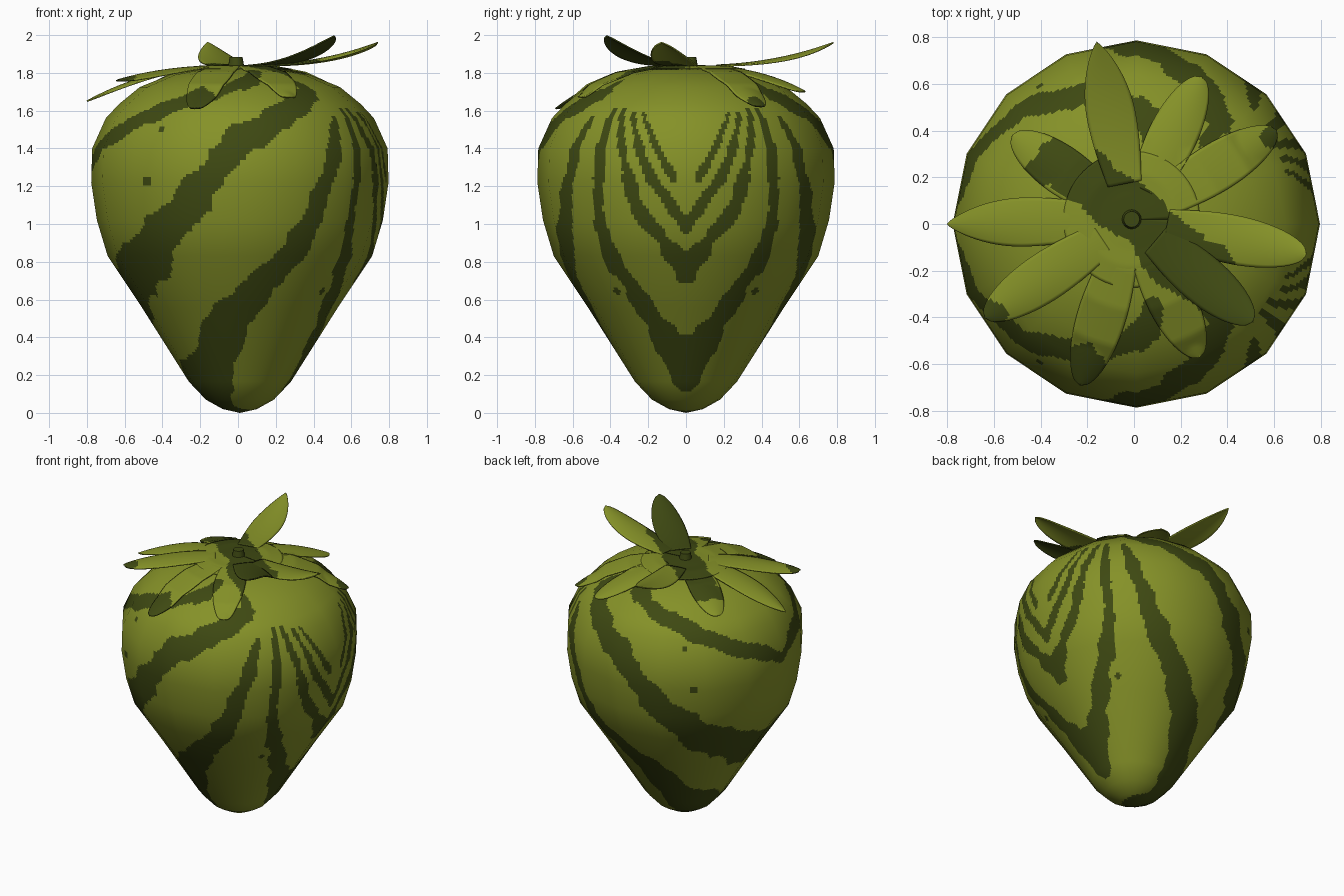
import bpy, math
from mathutils import Vector, noise

if "Cube" in bpy.data.objects:
    bpy.data.objects.remove(bpy.data.objects["Cube"])


def material(name, rgb):
    m = bpy.data.materials.new(name)
    m.diffuse_color = (*rgb, 1)
    m.use_nodes = True
    m.node_tree.nodes["Principled BSDF"].inputs["Base Color"].default_value = m.diffuse_color
    return m


LIGHT = material("light_green", (0.235, 0.285, 0.021))
DARK = material("dark_green", (0.048, 0.066, 0.006))


def make_object(name, verts, faces, dark):
    me = bpy.data.meshes.new(name)
    me.from_pydata(verts, [], faces)
    me.materials.append(LIGHT)
    me.materials.append(DARK)
    me.polygons.foreach_set("material_index", [int(d) for d in dark])
    me.polygons.foreach_set("use_smooth", [True] * len(faces))
    me.update()
    ob = bpy.data.objects.new(name, me)
    bpy.context.collection.objects.link(ob)
    return ob


# Berry profile: (radius, height)
PROFILE = [(0, 0), (.09, .02), (.18, .07), (.27, .165), (.52, .56), (.7, .83),
           (.757, 1.02), (.787, 1.22), (.782, 1.4), (.71, 1.56), (.64, 1.635),
           (.53, 1.725), (.37, 1.79), (.2, 1.82), (0, 1.82)]
LAST = len(PROFILE) - 1

# Painted bands, mirrored front to back: start and end half width, (degrees from +x, height)
BANDS = [
    (.055, .035, [(180, 1.32), (150, 1.5), (105, 1.7), (80, 1.77)]),
    (.14, .05, [(180, .6), (134, .83), (107, 1.16), (90, 1.45), (51, 1.69)]),
    (.15, .025, [(180, .05), (119, .23), (90, .55), (65, .84), (55, 1.2), (45, 1.55)]),
    (.09, .02, [(0, .2), (25, .55), (34, .75), (38, 1), (35, 1.6)]),
    (.055, .018, [(0, .75), (20, 1.08), (30, 1.6)]),
    (.037, .015, [(0, .99), (15, 1.27), (24, 1.58)]),
    (.02, .012, [(5, 1.24), (19, 1.58)]),
]
SPOTS = [(130, 1.23, .03), (125, 1.5, .016), (40, .65, .024)]

SEGMENTS = []
for wa, wb, pts in BANDS:
    step = (wb - wa) / (len(pts) - 1)
    for i, (a, b) in enumerate(zip(pts, pts[1:])):
        SEGMENTS.append((math.radians(a[0]), a[1], wa + step * i,
                         math.radians(b[0]), b[1], wa + step * (i + 1)))
for a, z, w in SPOTS:
    SEGMENTS.append((math.radians(a), z, w, math.radians(a), z, w))


def in_band(theta, r, z, wobble):
    for a0, z0, w0, a1, z1, w1 in SEGMENTS:
        if z < min(z0, z1) - .2 or z > max(z0, z1) + .2:
            continue
        ux, uz, px, pz = (a1 - a0) * r, z1 - z0, (theta - a0) * r, z - z0
        t = min(1, max(0, (px * ux + pz * uz) / (ux * ux + uz * uz + 1e-9)))
        w = w0 + (w1 - w0) * t
        if math.hypot(px - ux * t, pz - uz * t) < w + wobble * min(1, w / .07):
            return True
    return False


# Berry: sixteen sides, finely divided so that the bands are cut as faces
SIDES, SUB = 16, 18
COLS = SIDES * SUB


def profile_normal(i):
    if i in (0, LAST):
        return Vector((0, 1 if i else -1))
    a, b = PROFILE[i - 1], PROFILE[i + 1]
    return Vector((b[1] - a[1], a[0] - b[0])).normalized()


rings = []
for i, (a, b) in enumerate(zip(PROFILE, PROFILE[1:])):
    n = math.ceil(math.dist(a, b) / .016)
    for k in range(n + (i == LAST - 1)):
        t = k / n
        rings.append((a[0] + (b[0] - a[0]) * t, a[1] + (b[1] - a[1]) * t,
                      profile_normal(i).lerp(profile_normal(i + 1), t).normalized()))

directions = []
for j in range(COLS):
    s, f = divmod(j, SUB)
    p, q = (Vector((math.cos(math.tau * k / SIDES), math.sin(math.tau * k / SIDES))) for k in (s, s + 1))
    directions.append(p.lerp(q, f / SUB))

verts, normals, faces, dark = [], [], [], []
for r, z, nrm in rings:
    r = max(r, .0005)
    for d in directions:
        e = d.normalized()
        verts.append((d.x * r + .01, d.y * r, z))
        normals.append((e.x * nrm.x, e.y * nrm.x, nrm.y))
for i in range(len(rings) - 1):
    r, z = (rings[i][0] + rings[i + 1][0]) / 2, (rings[i][1] + rings[i + 1][1]) / 2
    for j in range(COLS):
        k = (j + 1) % COLS
        faces.append((i * COLS + j, i * COLS + k, (i + 1) * COLS + k, (i + 1) * COLS + j))
        theta = math.tau * (j + .5) / COLS
        theta = min(theta, math.tau - theta)
        pos = Vector((r * math.cos(theta), r * math.sin(theta), z))
        wobble = .035 * noise.noise(pos * 7) + .02 * noise.noise(pos * 16)
        dark.append(in_band(theta, r, z, wobble))
berry = make_object("berry", verts, faces, dark)
berry.data.normals_split_custom_set_from_vertices(normals)


# Leaf crown
CX, CY, CZ = -.01, .02, 1.838


def berry_top(r):
    for (r0, z0), (r1, z1) in zip(PROFILE[8:], PROFILE[9:]):
        if r1 <= r <= r0:
            return z1 + (z0 - z1) * (r - r1) / (r0 - r1)
    return 0


# Dark streak across the crown, and dark patches on leaves: (x, y, radius)
STREAK_A, STREAK_B = Vector((-.28, .27)), Vector((.5, -.38))
PATCHES = [(-.22, -.62, .12), (.07, -.4, .08), (-.62, -.4, .08), (.6, .37, .05), (-.42, .2, .07)]


def crown_dark(x, y):
    n = .05 * noise.noise(Vector((x * 6, y * 6, 3))) + .02 * noise.noise(Vector((x * 17, y * 17, 1)))
    p, line = Vector((x, y)) - STREAK_A, STREAK_B - STREAK_A
    t = min(1, max(0, p.dot(line) / line.length_squared))
    if (p - line * t).length < .125 + n:
        return True
    return any(math.hypot(x - sx, y - sy) < s + n for sx, sy, s in PATCHES)


def grid_object(name, nu, nv, point):
    """Thin surface from point(u, v)."""
    vs = [point(i / nu, j / nv) for i in range(nu + 1) for j in range(nv + 1)]
    fs, dk = [], []
    for i in range(nu):
        for j in range(nv):
            a = i * (nv + 1) + j
            f = (a, a + nv + 1, a + nv + 2, a + 1)
            fs.append(f)
            dk.append(crown_dark(sum(vs[k][0] for k in f) / 4, sum(vs[k][1] for k in f) / 4))
    ob = make_object(name, vs, fs, dk)
    mod = ob.modifiers.new("thickness", "SOLIDIFY")
    mod.thickness, mod.offset = .008, 0


def disc_point(u, v):
    a, r = math.tau * v, .002 + .29 * u
    z = max(CZ - .02 * u * u, berry_top(r) + .014)
    return (CX + r * math.cos(a), CY + r * math.sin(a), z)


grid_object("crown_centre", 24, 64, disc_point)

# Leaves: tip x, y, z; the first and ninth are pointed
LEAVES = [(-.16, .78, 1.96), (.29, .63, 1.7), (.61, .4, 1.62), (.74, -.13, 1.96), (.51, -.42, 1.995),
          (.28, -.57, 1.67), (-.23, -.69, 1.61), (-.64, -.4, 1.76), (-.8, 0, 1.65), (-.52, .38, 1.69)]
for n, (tx, ty, tz) in enumerate(LEAVES):
    def leaf_point(u, v, dx=tx - CX, dy=ty - CY, tz=tz, power=.85 if n in (0, 8) else .53):
        t, s, length = .2 + .8 * u, 2 * v - 1, math.hypot(dx, dy)
        if t < .58:
            width = .7 + .3 * math.sin(math.pi / 2 * (t - .2) / .38)
        else:
            width = max(0.0, 1 - ((t - .58) / .42) ** 2) ** power
        side = .104 * s * width / length
        x, y = CX + dx * t - dy * side, CY + dy * t + dx * side
        z = CZ + (tz - CZ) * t ** 2.3 - .025 * s * s * width * t
        return (x, y, max(z, berry_top(math.hypot(x - .01, y)) + .012))

    grid_object(f"leaf_{n + 1}", 44, 14, leaf_point)

# Stem stub
bpy.ops.mesh.primitive_cone_add(vertices=16, radius1=.045, radius2=.034, depth=.06, location=(CX, CY, 1.853))
stem = bpy.context.object
stem.name = "stem"
stem.data.materials.append(DARK)
bpy.ops.object.shade_smooth_by_angle()
